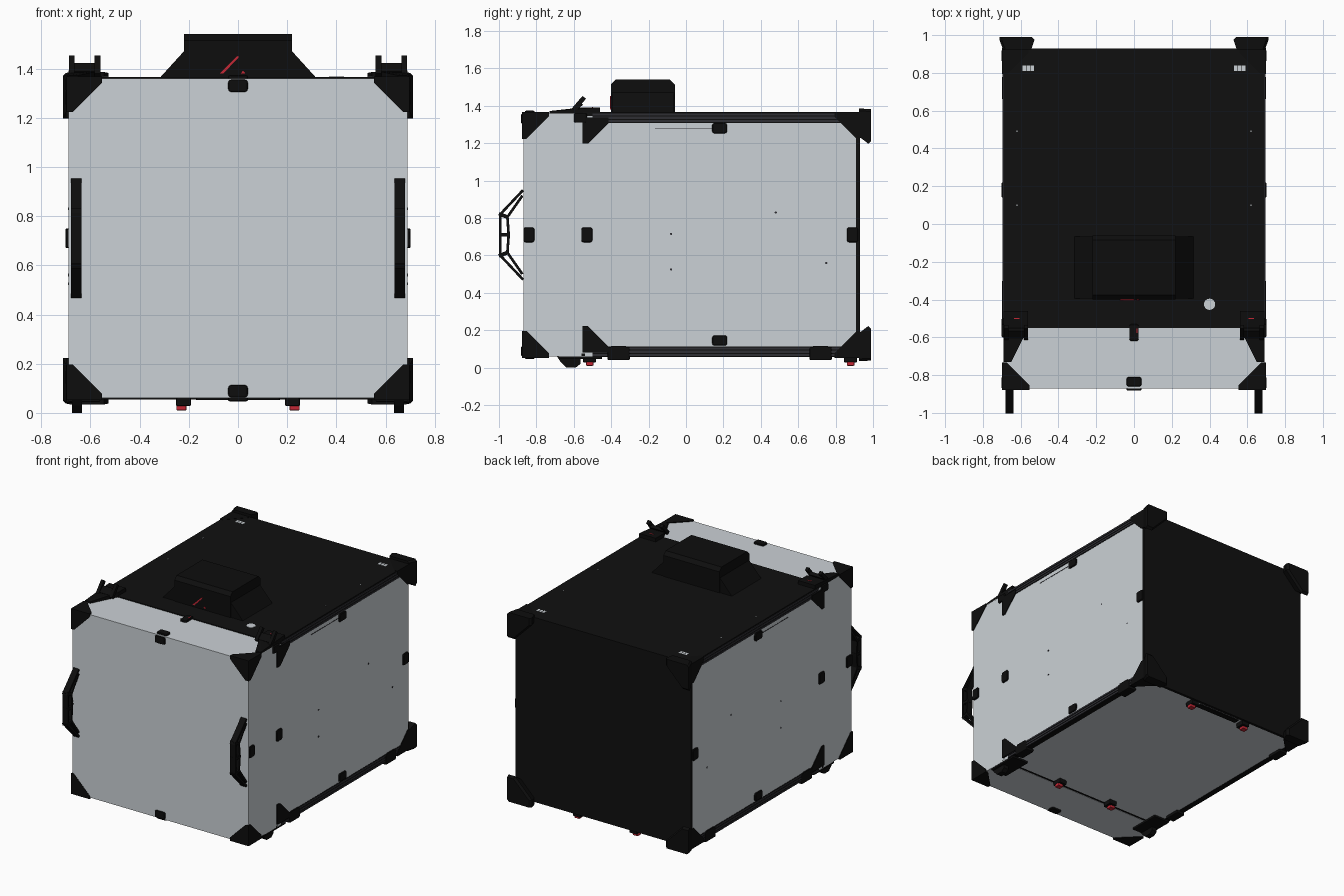
import bpy, bmesh
from math import pi, cos, sin
from mathutils import Vector

cube = bpy.data.objects.get("Cube")
if cube:
    bpy.data.objects.remove(cube, do_unlink=True)


def material(name, color):
    m = bpy.data.materials.new(name)
    m.use_nodes = True
    m.diffuse_color = (*color, 1)
    bsdf = m.node_tree.nodes["Principled BSDF"]
    bsdf.inputs["Base Color"].default_value = (*color, 1)
    bsdf.inputs["Roughness"].default_value = 0.6
    return m


BLACK = material("black plastic", (0.004, 0.004, 0.004))
SHEET = material("black sheet", (0.005, 0.005, 0.005))
GREY = material("pale grey panel", (0.60, 0.64, 0.67))
RAIL = material("dark grey rail", (0.028, 0.028, 0.034))
RED = material("red", (0.55, 0.02, 0.035))


def finish(name, bm, mat):
    bmesh.ops.recalc_face_normals(bm, faces=bm.faces[:])
    mesh = bpy.data.meshes.new(name)
    bm.to_mesh(mesh)
    bm.free()
    mesh.materials.append(mat)
    ob = bpy.data.objects.new(name, mesh)
    bpy.context.collection.objects.link(ob)
    return ob


def hull(name, pts, mat):
    bm = bmesh.new()
    for p in pts:
        bm.verts.new(p)
    res = bmesh.ops.convex_hull(bm, input=bm.verts[:])
    inner = [v for v in bm.verts if not v.link_faces]
    bmesh.ops.delete(bm, geom=inner, context='VERTS')
    return finish(name, bm, mat)


def box(name, x, y, z, mat, bevel=0.0):
    """Box from (low, high) ranges."""
    ob = hull(name, [(a, b, c) for a in x for b in y for c in z], mat)
    if bevel:
        mod = ob.modifiers.new("bevel", 'BEVEL')
        mod.width, mod.segments = bevel, 2
    return ob


def block(name, center, size, mat, bevel=0.0):
    return box(name, *[(c - s / 2, c + s / 2) for c, s in zip(center, size)], mat, bevel)


def prism(name, profile, axis, span, mat):
    """Convex profile extruded along an axis."""
    pts = []
    for d in span:
        for p in profile:
            q = list(p)
            q.insert(axis, d)
            pts.append(q)
    return hull(name, pts, mat)


def disc(name, center, radius, axis, depth, mat, stretch=1.0):
    ring = [(stretch * radius * cos(i * pi / 8), radius * sin(i * pi / 8)) for i in range(16)]
    u, v = [center[i] for i in range(3) if i != axis]
    c = center[axis]
    return prism(name, [(u + a, v + b) for a, b in ring], axis, (c - depth / 2, c + depth / 2), mat)


def corner(name, tip, inward, size, blunt=0.025):
    """Three triangular gussets meeting at a corner."""
    pts = [Vector(tip)]
    for a in range(3):
        for b in range(3):
            p = Vector(tip)
            p[a] += inward[a] * size
            if a != b:
                p[b] += inward[b] * blunt
            pts.append(p)
    return hull(name, pts, BLACK)


def strip(name, a, b, thick, x, mat):
    """Flat bar between two (y, z) points."""
    a, b = Vector(a), Vector(b)
    d = (b - a).normalized()
    n = Vector((-d.y, d.x)) * thick / 2
    ext = d * thick * 0.4
    return prism(name, [a - ext + n, a - ext - n, b + ext + n, b + ext - n], 0, x, mat)


# Enclosure panels
W, F, B, LO, HI, SPLIT, T = 0.69, -0.87, 0.925, 0.06, 1.36, -0.55, 0.015
box("front_panel", (-W, W), (F, F + T), (LO, HI), GREY)
box("back_panel", (-W, W), (B - T, B + 0.004), (LO - 0.005, HI + 0.006), SHEET)
box("top_front_panel", (-W, W), (F, SPLIT), (HI - T, HI), GREY)
box("top_panel", (-W, W), (SPLIT, B), (HI - T, HI + 0.006), SHEET)
box("bottom_front_panel", (-W, W), (F, SPLIT - 0.01), (LO, LO + T), GREY)
box("bottom_seam", (-W, W), (SPLIT - 0.01, SPLIT + 0.01), (LO + 0.002, LO + T), BLACK)
box("bottom_panel", (-W, W), (SPLIT + 0.01, B), (LO, LO + T), GREY)
box("bottom_slot", (-0.17, 0.17), (0.86, 0.9), (LO - 0.008, LO), BLACK, 0.003)

# Exhaust hood
hood_wide = [(-0.32, HI), (0.32, HI), (0.22, 1.47), (-0.22, 1.47)]
prism("hood_skirt", hood_wide, 1, (-0.395, -0.065), BLACK)
hood_side = [(-0.40, HI), (-0.40, 1.515), (-0.375, 1.54), (-0.085, 1.54), (-0.06, 1.515), (-0.06, HI)]
prism("hood_top", hood_side, 0, (-0.22, 0.22), BLACK)
prism("hood_mark", [(-0.075, 1.38), (-0.06, 1.38), (0.003, 1.445), (0, 1.453)], 1, (-0.405, -0.399), RED)
prism("hood_mark_small", [(0.012, 1.38), (0.03, 1.38), (0.02, 1.392)], 1, (-0.405, -0.399), RED)

# Openings in the top sheet
top = HI + 0.006
disc("cable_opening", (0.4, -0.425, top), 0.03, 2, 0.003, GREY)

# Centre clips
for name, z, zt in (("upper", 1.33, 1.362), ("lower", 0.088, 0.058)):
    block(name + "_front_clip", (0, F, z), (0.08, 0.024, 0.05), BLACK, 0.01)
    block(name + "_edge_clip", (0, -0.835, zt), (0.08, 0.05, 0.024), BLACK, 0.01)
block("top_latch", (0, -0.575, 1.362), (0.05, 0.09, 0.025), BLACK, 0.01)
block("top_latch_mark", (0.015, -0.565, 1.375), (0.006, 0.025, 0.003), RED)

for s, side in ((-1, "right"), (1, "left")):
    def xs(a, b):
        return tuple(sorted((s * a, s * b)))

    def n(part):
        return side + "_" + part

    box(n("side_panel"), xs(W - T, W), (F, B), (LO, HI), GREY)

    # Extruded rails with raised ridges
    for name, z in (("upper", 1.336), ("lower", 0.085)):
        box(n(name + "_rail"), xs(W - 0.04, W + 0.002), (-0.5, 0.9), (z - 0.027, z + 0.027), BLACK)
        for k in (-1, 0, 1):
            block(n(name + "_rail_ridge"), (s * (W + 0.001), 0.2, z + k * 0.018), (0.008, 1.4, 0.011), RAIL)

    # Gussets, mid brackets and rear feet
    for z, d, name in ((HI + 0.008, -1, "upper"), (LO - 0.008, 1, "lower")):
        corner(n(name + "_front_corner"), (s * (W + 0.008), F - 0.008, z), (-s, 1, d), 0.145)
        corner(n(name + "_back_corner"), (s * (W + 0.008), B + 0.008, z), (-s, -1, d), 0.14)
        corner(n(name + "_mid_bracket"), (s * (W + 0.01), SPLIT - 0.004, z + d * 0.03), (-s, 1, d), 0.14, 0.03)
        edge = z - d * 0.014
        foot = []
        for y, o, size in ((B, 0.018, 0.15), (0.975, 0, 0.185), (0.99, 0, 0.17)):
            cx, cz = 0.712 - o, edge + d * o * -0.2
            foot += [(s * (cx - a), y, cz + d * b) for a, b in
                     ((0, 0.012), (0.012, 0), (size, 0), (size, 0.05), (0.05, size), (0, size))]
        hull(n(name + "_rear_foot"), foot, BLACK)

    # Side clips
    for y in (-0.84, -0.53, 0.89):
        block(n("side_clip"), (s * W, y, 0.71), (0.024, 0.06, 0.08), BLACK, 0.01)
    for z in (1.28, 0.145):
        block(n("rail_clip"), (s * W, 0.18, z), (0.024, 0.08, 0.055), BLACK, 0.01)
    for y in (-0.36, 0.72):
        block(n("rail_mount"), (s * 0.667, y, 0.075), (0.066, 0.12, 0.07), BLACK, 0.008)
        block(n("rail_mount_plate"), (s * 0.667, y, 0.088), (0.064, 0.08, 0.055), BLACK)

    # Slit and small holes in the side panels
    block(n("side_slit"), (s * W, 0.0, 1.28), (0.003, 0.33, 0.005), RAIL)
    for y, z in ((0.48, 0.83), (-0.08, 0.715), (-0.08, 0.525), (0.75, 0.56)):
        disc(n("side_hole"), (s * W, y, z), 0.006, 0, 0.003, RAIL)

    # Truss handle
    hx = xs(0.637, 0.68)
    outer = [(-0.875, 0.945), (-0.993, 0.82), (-0.993, 0.60), (-0.875, 0.475)]
    inner = [(-0.878, 0.915), (-0.955, 0.805), (-0.948, 0.71), (-0.955, 0.615), (-0.878, 0.505)]
    for path in (outer, inner):
        for a, b in zip(path, path[1:]):
            strip(n("handle_bar"), a, b, 0.014, hx, BLACK)
    for a, b in ((outer[1], inner[1]), ((-0.993, 0.71), inner[2]), (outer[2], inner[3])):
        strip(n("handle_strut"), a, b, 0.02, hx, BLACK)

    # Lid hinge on top: wedge plate, two leaning ears and a bar
    wedge = [(s * x, y, z) for x, y in ((0.69, -0.73), (0.65, -0.73), (0.56, -0.55), (0.56, -0.46), (0.69, -0.46))
             for z in (HI - 0.005, 1.372 if y < -0.7 else 1.392)]
    hull(n("hinge_plate"), wedge, BLACK)
    for a, b in ((0.665, 0.688), (0.56, 0.583)):
        strip(n("hinge_ear"), (-0.60, 1.38), (-0.55, 1.438), 0.024, xs(a, b), BLACK)
    strip(n("hinge_bar"), (-0.59, 1.385), (-0.565, 1.408), 0.022, xs(0.57, 0.68), BLACK)
    box(n("hinge_side"), xs(0.66, 0.702), (-0.60, -0.53), (1.31, 1.36), BLACK, 0.008)
    block(n("hinge_mark"), (s * 0.62, -0.5, 1.392), (0.03, 0.006, 0.003), RED)

    # Lower hinge foot
    foot_side = [(-0.69, 0.06), (-0.67, 0.03), (-0.64, 0.0), (-0.59, 0.0), (-0.565, 0.02), (-0.565, 0.06)]
    prism(n("lower_hinge"), foot_side, 0, xs(0.635, 0.675), BLACK)
    box(n("lower_hinge_plate"), xs(0.56, 0.69), (-0.68, -0.45), (0.045, 0.062), BLACK, 0.005)

    # Latches with red tips
    for y in (-0.515, 0.88):
        block(n("bottom_latch"), (s * 0.222, y, 0.045), (0.06, 0.07, 0.034), BLACK, 0.006)
        block(n("latch_tip"), (s * 0.23, y, 0.021), (0.042, 0.04, 0.022), RED, 0.005)

    # Rear vent slots and screw holes in the top sheet
    for dx in (-0.022, 0, 0.022):
        block(n("top_vent"), (s * 0.56 + dx, 0.825, top), (0.018, 0.03, 0.003), GREY)
    for y in (0.1, 0.49):
        block(n("top_screw_hole"), (s * 0.62, y, top), (0.006, 0.008, 0.003), GREY)
